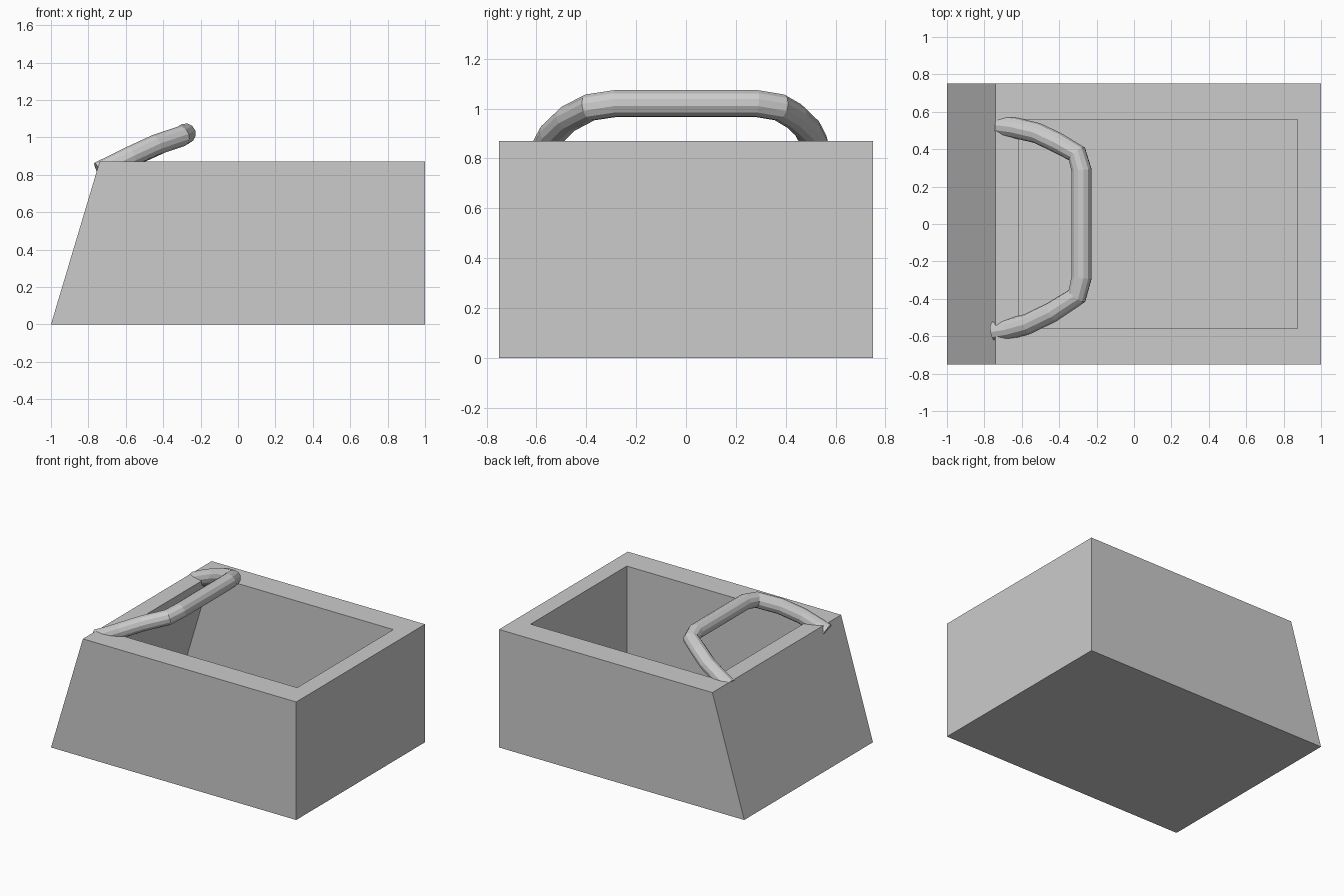
import bpy
import bmesh

cube = bpy.data.objects.get("Cube")
if cube:
    bpy.data.objects.remove(cube, do_unlink=True)

# Single grey material
grey = bpy.data.materials.new("plain_grey")
grey.use_nodes = True
grey.diffuse_color = (0.6, 0.6, 0.6, 1)
grey.node_tree.nodes["Principled BSDF"].inputs["Base Color"].default_value = (0.6, 0.6, 0.6, 1)


def link(name, data):
    data.materials.append(grey)
    obj = bpy.data.objects.new(name, data)
    bpy.context.collection.objects.link(obj)
    return obj


# Hollow open box with one sloping end: each ring is (x min, x max, half depth, z)
rings = [
    (-1.0, 1.0, 0.75, 0.0),       # outer base
    (-0.74, 1.0, 0.75, 0.87),     # outer rim
    (-0.615, 0.875, 0.56, 0.87),  # inner rim
    (-0.84, 0.875, 0.56, 0.12),   # inner floor
]
bm = bmesh.new()
loops = []
for x0, x1, y, z in rings:
    corners = ((x0, -y), (x1, -y), (x1, y), (x0, y))
    loops.append([bm.verts.new((cx, cy, z)) for cx, cy in corners])
for a, b in zip(loops, loops[1:]):
    for i in range(4):
        j = (i + 1) % 4
        bm.faces.new((a[i], a[j], b[j], b[i]))
bm.faces.new(reversed(loops[0]))
bm.faces.new(loops[-1])
bmesh.ops.recalc_face_normals(bm, faces=bm.faces)
mesh = bpy.data.meshes.new("open_box")
bm.to_mesh(mesh)
bm.free()
link("open_box", mesh)

# Carrying handle: a faceted tube swept along a slightly uneven path
path = [
    (-0.745, -0.575, 0.815), (-0.67, -0.562, 0.85), (-0.57, -0.535, 0.90),
    (-0.44, -0.472, 0.96), (-0.305, -0.385, 1.005), (-0.28, -0.285, 1.02),
    (-0.28, 0.285, 1.02), (-0.305, 0.375, 1.005), (-0.41, 0.435, 0.97),
    (-0.52, 0.487, 0.92), (-0.64, 0.515, 0.865), (-0.72, 0.525, 0.825),
]
curve = bpy.data.curves.new("handle", "CURVE")
curve.dimensions = "3D"
curve.bevel_depth = 0.055
curve.bevel_resolution = 4
curve.use_fill_caps = True
spline = curve.splines.new("POLY")
spline.points.add(len(path) - 1)
for point, co in zip(spline.points, path):
    point.co = (*co, 1)
spline.use_smooth = False
handle = link("handle", curve)

# Turn the tube into a mesh
bpy.ops.object.select_all(action="DESELECT")
handle.select_set(True)
bpy.context.view_layer.objects.active = handle
bpy.ops.object.convert(target="MESH")
